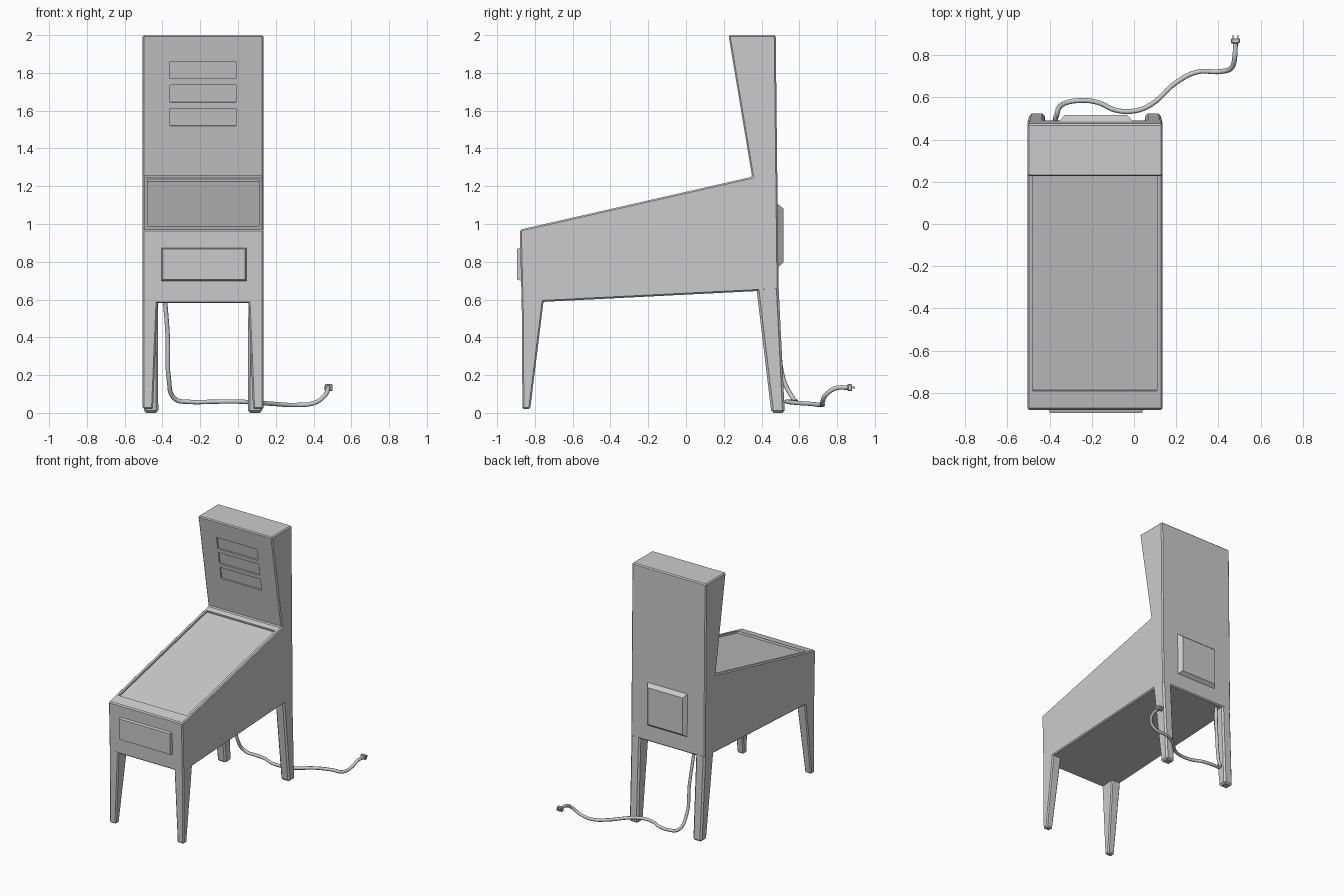
import bpy, bmesh, math

if "Cube" in bpy.data.objects:
    bpy.data.objects.remove(bpy.data.objects["Cube"])

CX, HALF = -0.185, 0.32          # cabinet centre line and half width


def make(name, verts, faces, bevel=0.0):
    me = bpy.data.meshes.new(name)
    bm = bmesh.new()
    vs = [bm.verts.new(v) for v in verts]
    for f in faces:
        bm.faces.new([vs[i] for i in f])
    bmesh.ops.recalc_face_normals(bm, faces=bm.faces)
    bm.to_mesh(me)
    bm.free()
    ob = bpy.data.objects.new(name, me)
    bpy.context.collection.objects.link(ob)
    if bevel:
        m = ob.modifiers.new("edge", 'BEVEL')
        m.width, m.segments = bevel, 1
    return ob


def loft(name, a, b, bevel=0.0):
    """Solid between two outlines with the same number of points."""
    n = len(a)
    sides = [(i, (i + 1) % n, n + (i + 1) % n, n + i) for i in range(n)]
    return make(name, a + b, sides + [tuple(range(n)), tuple(range(n, 2 * n))], bevel)


def box(name, loc, size, rot_x=0.0, bevel=0.0):
    x, y, z = (s / 2 for s in size)
    rect = [(-x, -y), (x, -y), (x, y), (-x, y)]
    ob = loft(name, [(*p, -z) for p in rect], [(*p, z) for p in rect], bevel)
    ob.location, ob.rotation_euler.x = loc, rot_x
    return ob


def rect_xy(x0, x1, y0, y1, z):
    return [(x0, y0, z), (x1, y0, z), (x1, y1, z), (x0, y1, z)]


def rect_xz(x0, x1, z0, z1, y):
    return [(x0, y, z0), (x1, y, z0), (x1, y, z1), (x0, y, z1)]


# Cabinet and backbox: one side profile (y, z) extruded across the width
profile = [(-0.87, 0.58), (-0.755, 0.588), (0.375, 0.645), (0.49, 0.65),
           (0.475, 2.0), (0.225, 2.0), (0.35, 1.25), (-0.88, 0.97)]
cabinet = loft("cabinet", [(CX - HALF, y, z) for y, z in profile],
               [(CX + HALF, y, z) for y, z in profile], 0.008)

# Recesses: sloping playfield and three slots on the backbox front
slope = math.atan2(0.28, 1.23)
y_mid = -0.245
cutters = [box("playfield_cutter", (CX, y_mid, 0.97 + (y_mid + 0.88) * math.tan(slope)),
               (0.59, 1.09 / math.cos(slope), 0.03), slope)]
lean = math.atan2(0.125, 0.75)
for z in (1.565, 1.69, 1.815):
    y = 0.35 - (z - 1.25) * math.tan(lean)
    cutters.append(box("slot_cutter", (CX, y, z), (0.35, 0.02, 0.093), lean))
for c in cutters:
    c.hide_render = True
    c.display_type = 'WIRE'
    m = cabinet.modifiers.new("recess", 'BOOLEAN')
    m.object, m.operation, m.solver = c, 'DIFFERENCE', 'EXACT'

# Raised coin door on the front and service panel on the back
loft("front_door", rect_xz(-0.41, 0.05, 0.695, 0.88, -0.86),
     rect_xz(-0.398, 0.038, 0.707, 0.868, -0.895))
loft("back_panel", rect_xz(-0.36, 0.0, 0.765, 1.112, 0.478),
     rect_xz(-0.33, -0.03, 0.795, 1.082, 0.515))

# Tapered legs, mirrored about the cabinet centre line
for s, side in ((-1, "left"), (1, "right")):
    out, inn = CX + s * HALF, CX + s * 0.24
    loft("front_leg_" + side, rect_xy(out, CX + s * 0.265, -0.866, -0.825, 0.02),
         rect_xy(out, inn, -0.87, -0.752, 0.61), 0.008)
    loft("back_leg_" + side, rect_xy(out - s * 0.008, CX + s * 0.237, 0.452, 0.523, 0.0),
         rect_xy(out, inn, 0.372, 0.49, 0.67), 0.012)

# Power cord along a smooth path
path = [(-0.39, 0.46, 0.64), (-0.372, 0.49, 0.4), (-0.366, 0.515, 0.18),
        (-0.335, 0.568, 0.075), (-0.25, 0.585, 0.058), (-0.17, 0.575, 0.058),
        (-0.09, 0.54, 0.06), (0.0, 0.535, 0.06), (0.08, 0.565, 0.055),
        (0.2, 0.67, 0.047), (0.3, 0.72, 0.042), (0.41, 0.722, 0.055),
        (0.462, 0.74, 0.095), (0.477, 0.79, 0.13), (0.48, 0.86, 0.134)]
cu = bpy.data.curves.new("power_cord", 'CURVE')
cu.dimensions = '3D'
cu.bevel_depth, cu.bevel_resolution, cu.resolution_u = 0.012, 2, 6
cu.use_fill_caps = True
sp = cu.splines.new('BEZIER')
sp.bezier_points.add(len(path) - 1)
for p, co in zip(sp.bezier_points, path):
    p.co = co
    p.handle_left_type = p.handle_right_type = 'AUTO'
bpy.context.collection.objects.link(bpy.data.objects.new("power_cord", cu))

# Plug with two prongs
box("plug", (0.48, 0.867, 0.134), (0.042, 0.024, 0.036), 0, 0.004)
for dx in (-0.012, 0.012):
    box("plug_prong", (0.48 + dx, 0.885, 0.134), (0.005, 0.022, 0.012))
